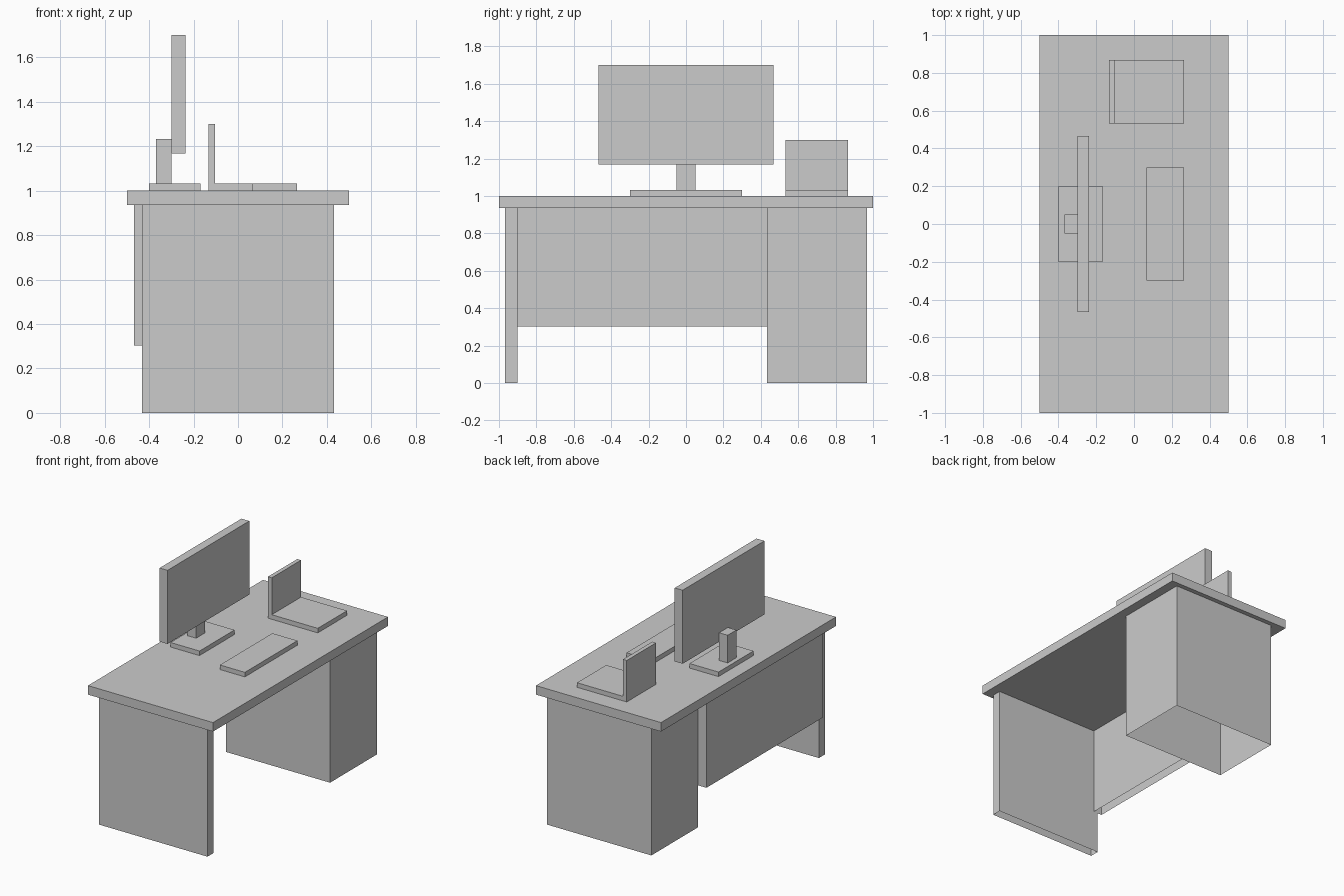
import bpy, bmesh

if "Cube" in bpy.data.objects:
    bpy.data.objects.remove(bpy.data.objects["Cube"])


def prism(name, profile, y0, y1, open_bottom=False):
    """Extrude an (x, z) outline from y0 to y1, optionally leaving the underside open."""
    bm = bmesh.new()
    face = bm.faces.new([bm.verts.new((x, y0, z)) for x, z in profile])
    ext = bmesh.ops.extrude_face_region(bm, geom=[face], use_keep_orig=True)
    moved = [g for g in ext["geom"] if isinstance(g, bmesh.types.BMVert)]
    bmesh.ops.translate(bm, verts=moved, vec=(0, y1 - y0, 0))
    bmesh.ops.recalc_face_normals(bm, faces=bm.faces)
    bm.normal_update()
    if open_bottom:
        under = [f for f in bm.faces if f.normal.z < -0.9]
        bmesh.ops.delete(bm, geom=under, context="FACES")
    mesh = bpy.data.meshes.new(name)
    bm.to_mesh(mesh)
    bm.free()
    obj = bpy.data.objects.new(name, mesh)
    bpy.context.collection.objects.link(obj)
    return obj


def box(name, x, y, z, open_bottom=False):
    outline = [(x[0], z[0]), (x[1], z[0]), (x[1], z[1]), (x[0], z[1])]
    return prism(name, outline, y[0], y[1], open_bottom)


TOP, UNDER, SLAB = 1.0, 0.935, 1.033

# Desk: the supports are shells with no underside
box("desktop", (-0.5, 0.5), (-1, 1), (UNDER, TOP))
box("side_leg", (-0.433, 0.433), (-0.967, -0.9), (0, UNDER), True)
box("drawer_cabinet", (-0.4, 0.433), (0.433, 0.967), (0, UNDER), True)
box("modesty_panel", (-0.467, -0.4), (-0.9, 0.433), (0.303, UNDER), True)

# Monitor
box("monitor_base", (-0.4, -0.168), (-0.2, 0.2), (TOP, SLAB))
box("monitor_stand", (-0.368, -0.3), (-0.05, 0.05), (SLAB, 1.233))
box("monitor_screen", (-0.3, -0.237), (-0.467, 0.467), (1.168, 1.7))

# Keyboard
box("keyboard", (0.065, 0.265), (-0.3, 0.3), (TOP, SLAB))

# Laptop: L-shaped profile with upright lid
prism("laptop", [(-0.133, TOP), (0.265, TOP), (0.265, SLAB), (-0.103, SLAB),
                 (-0.103, 1.3), (-0.133, 1.3)], 0.533, 0.867)
